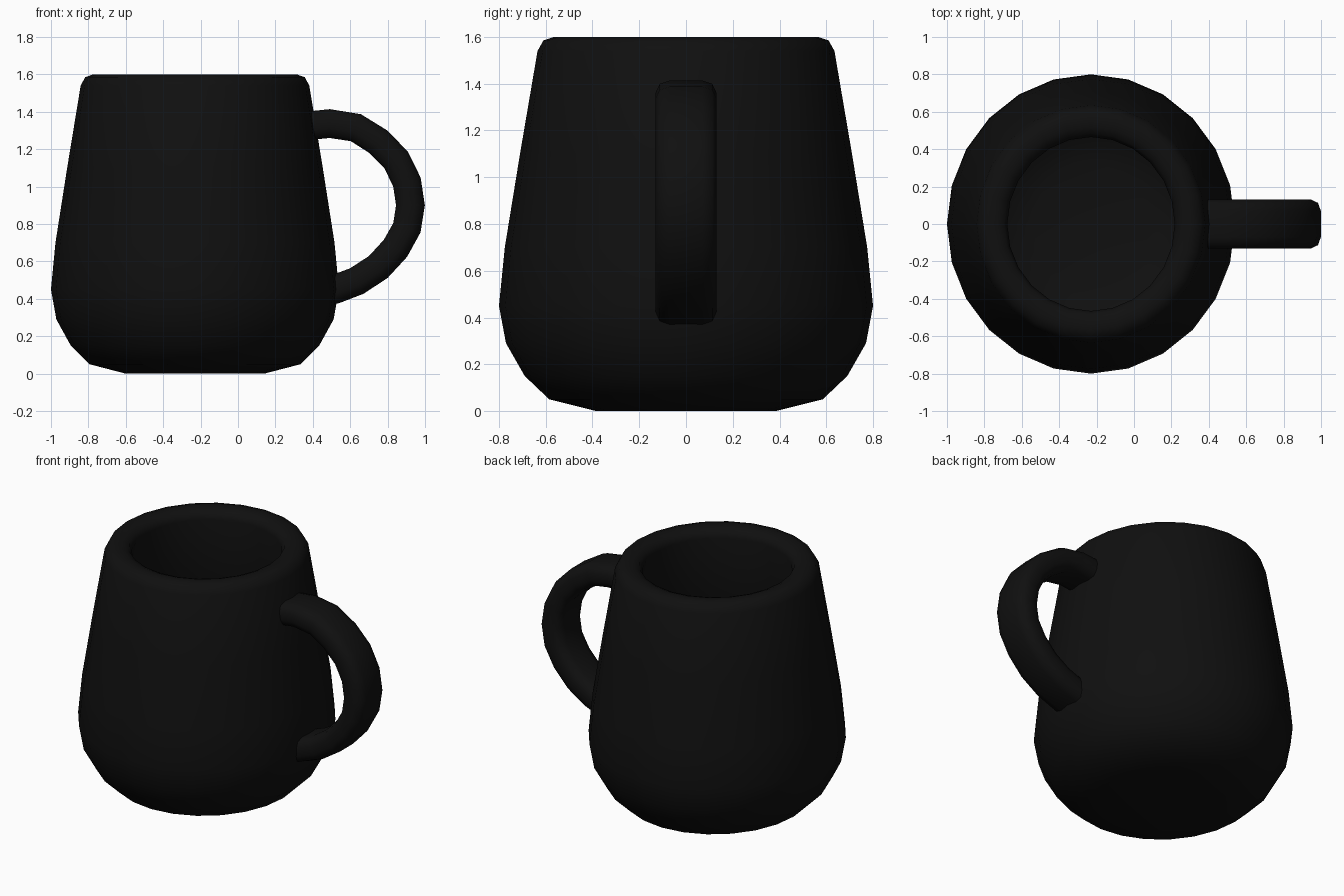
import bpy, bmesh, math
from mathutils import Vector

if "Cube" in bpy.data.objects:
    bpy.data.objects.remove(bpy.data.objects["Cube"])

black = bpy.data.materials.new("glossy black")
black.diffuse_color = (0.005, 0.005, 0.005, 1)
black.use_nodes = True
black.node_tree.nodes["Principled BSDF"].inputs["Base Color"].default_value = black.diffuse_color


def finish(name, bm, angle):
    bmesh.ops.recalc_face_normals(bm, faces=bm.faces)
    me = bpy.data.meshes.new(name)
    bm.to_mesh(me)
    bm.free()
    me.materials.append(black)
    ob = bpy.data.objects.new(name, me)
    bpy.context.collection.objects.link(ob)
    bpy.ops.object.select_all(action='DESELECT')
    ob.select_set(True)
    bpy.context.view_layer.objects.active = ob
    bpy.ops.object.shade_smooth_by_angle(angle=math.radians(angle))
    return ob


def skin(bm, rings):
    """Bridge consecutive rings of points and cap both ends."""
    loops = [[bm.verts.new(p) for p in r] for r in rings]
    n = len(loops[0])
    for a, b in zip(loops, loops[1:]):
        for i in range(n):
            j = (i + 1) % n
            bm.faces.new((a[i], a[j], b[j], b[i]))
    bm.faces.new(loops[0][::-1])
    bm.faces.new(loops[-1])


# Mug body: outer wall, rounded rim, then inner wall down to the floor
profile = [(.385, 0), (.585, .05), (.69, .15), (.77, .29), (.80, .45),
           (.775, .70), (.71, 1.10), (.635, 1.54), (.61, 1.585), (.565, 1.6),
           (.52, 1.595), (.482, 1.58), (.465, 1.54), (.54, 1.10), (.60, .70),
           (.625, .46), (.59, .32), (.50, .22), (.32, .17)]
SIDES = 24
bm = bmesh.new()
skin(bm, [[(-.23 + .9625 * r * math.cos(2 * math.pi * i / SIDES),
            r * math.sin(2 * math.pi * i / SIDES), z) for i in range(SIDES)]
          for r, z in profile])
finish("mug_body", bm, 50)

# Handle: rounded strap section swept along a C-shaped path
path = [(.33, 1.32), (.49, 1.337), (.63, 1.315), (.75, 1.24), (.845, 1.143),
        (.903, 1.025), (.922, .90), (.903, .78), (.842, .67), (.75, .57),
        (.635, .495), (.53, .455), (.45, .43)]
quarter = [(.077, .07), (.062, .113), (.025, .13)]
section = (quarter + [(-t, w) for t, w in quarter[::-1]]
           + [(-t, -w) for t, w in quarter] + [(t, -w) for t, w in quarter[::-1]])
pts = [Vector(p) for p in path]
rings = []
for k, p in enumerate(pts):
    d = (pts[min(k + 1, len(pts) - 1)] - pts[max(k - 1, 0)]).normalized()
    out = Vector((-d.y, d.x))
    rings.append([(p.x + out.x * t, w, p.y + out.y * t) for t, w in section])
bm = bmesh.new()
skin(bm, rings)
finish("mug_handle", bm, 50)
